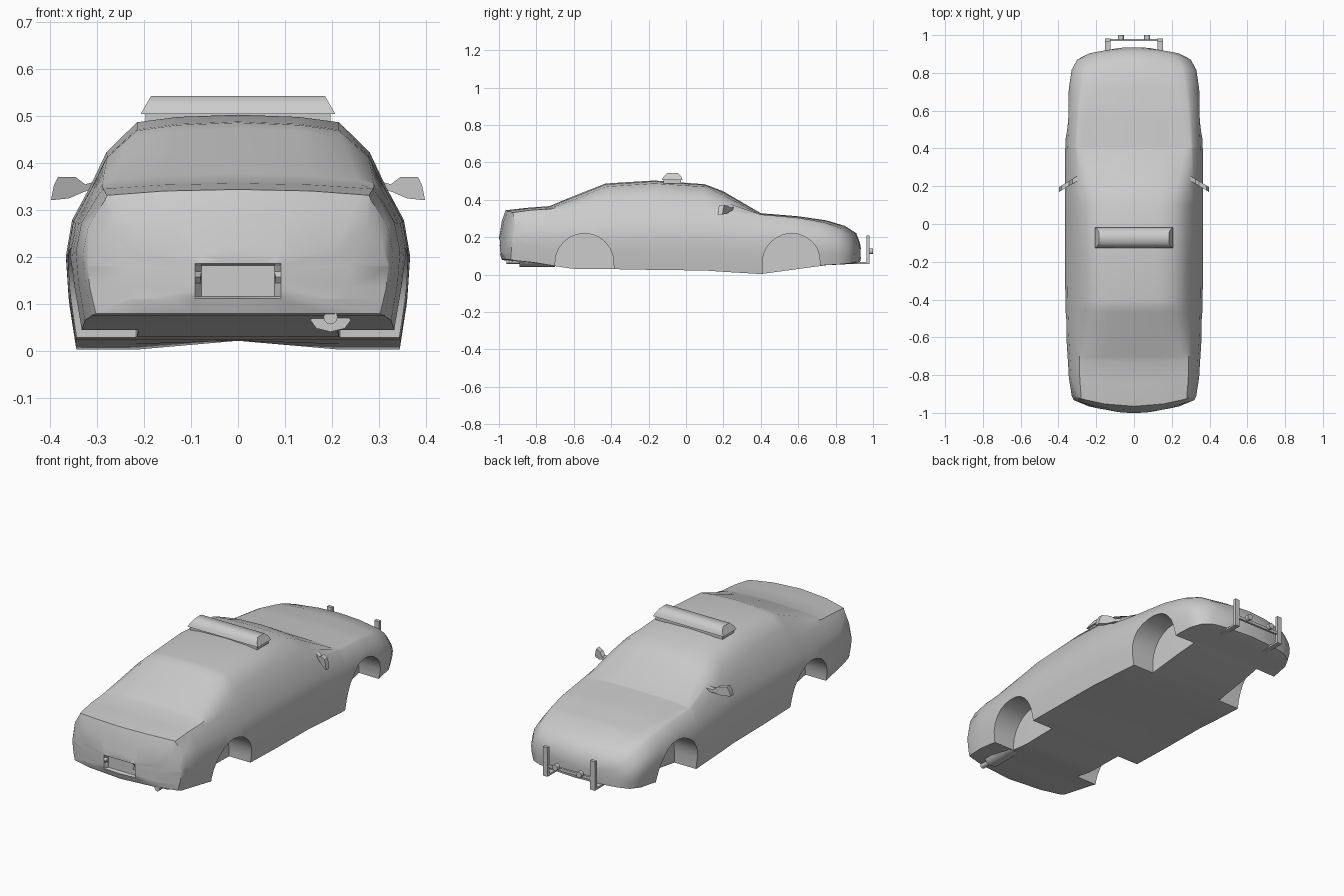
import bpy, bmesh, math

cube = bpy.data.objects.get("Cube")
if cube:
    bpy.data.objects.remove(cube, do_unlink=True)

paint = bpy.data.materials.new("plain_grey")
paint.use_nodes = True
grey = (0.6, 0.6, 0.6, 1)
paint.diffuse_color = grey
paint.node_tree.nodes["Principled BSDF"].inputs["Base Color"].default_value = grey


def finish(name, bm, angle=30):
    bm.normal_update()
    bmesh.ops.recalc_face_normals(bm, faces=bm.faces)
    mesh = bpy.data.meshes.new(name)
    bm.to_mesh(mesh)
    bm.free()
    mesh.materials.append(paint)
    obj = bpy.data.objects.new(name, mesh)
    bpy.context.collection.objects.link(obj)
    bpy.ops.object.select_all(action='DESELECT')
    obj.select_set(True)
    bpy.context.view_layer.objects.active = obj
    bpy.ops.object.shade_smooth_by_angle(angle=math.radians(angle))


def loft(bm, outlines):
    """Skin a row of matching outlines and close both ends."""
    rings = [[bm.verts.new(p) for p in outline] for outline in outlines]
    count = len(rings[0])
    for a, b in zip(rings, rings[1:]):
        for i in range(count):
            j = (i + 1) % count
            bm.faces.new((a[i], a[j], b[j], b[i]))
    bm.faces.new(rings[0])
    bm.faces.new(rings[-1])


def solid(name, outlines, angle=30):
    bm = bmesh.new()
    loft(bm, outlines)
    finish(name, bm, angle)


def box(name, x, y, z):
    solid(name, [[(x[0], y[0], h), (x[1], y[0], h), (x[1], y[1], h), (x[0], y[1], h)] for h in z])


def tube(name, x, z, rx, rz, y, sides=12):
    turns = [math.tau * i / sides for i in range(sides)]
    solid(name, [[(x + rx * math.cos(t), d, z + rz * math.sin(t)) for t in turns] for d in y], 50)


# Body stations: y, floor, half width, shoulder z, roof edge x, roof edge z, crown z
stations = [
    (-1.0, .13, .08, .18, .06, .19, .195),
    (-.995, .11, .24, .2, .18, .21, .22),
    (-.985, .08, .32, .26, .24, .28, .285),
    (-.965, .075, .33, .32, .26, .333, .344),
    (-.85, .065, .345, .333, .26, .347, .357),
    (-.73, .05, .35, .335, .26, .355, .366),
    (-.6, .03, .358, .34, .24, .4, .42),
    (-.43, .03, .363, .345, .215, .47, .487),
    (-.17, .025, .366, .35, .215, .487, .503),
    (.1, .022, .366, .35, .215, .47, .483),
    (.2, .015, .366, .345, .23, .425, .445),
    (.4, .003, .364, .315, .27, .318, .328),
    (.6, .03, .355, .295, .25, .303, .312),
    (.75, .05, .342, .265, .22, .28, .29),
    (.85, .055, .33, .235, .2, .25, .26),
    (.91, .06, .3, .19, .18, .21, .222),
    (.93, .065, .24, .15, .15, .16, .17),
    (.935, .09, .08, .13, .05, .135, .14),
]
wheels, radius, hub = (-.543, .565), .157, .063


def interpolate(rows, key):
    """Row of values at a key, from rows sorted by their first value."""
    for a, b in zip(rows, rows[1:]):
        if key <= b[0]:
            t = max(0, (key - a[0]) / (b[0] - a[0]))
            return [p + (q - p) * t for p, q in zip(a, b)]
    return rows[-1]


def section(y, arch):
    _, floor, w, zs, xr, zr, top = interpolate(stations, y)
    flank = [(floor + (zs - floor) * t, w * k) for t, k in
             ((0, .945), (.3, .985), (.55, 1), (.78, .965), (1, .86))]
    arch = max(arch, floor)
    inner = min(.24, .6 * w)
    # Underside and wheel well, flank, then glass and roof
    half = [(0, max(floor, .022)), (inner, floor), (inner, arch)]
    for z, _ in flank:
        z = max(z, arch)
        half.append((interpolate(flank, z)[1], z))
    half += [(.53 * w + .4 * xr, (zs + zr) / 2 + .005), (xr, zr),
             (.6 * xr, zr + (top - zr) * .7), (0, top)]
    ring = half + [(-x, z) for x, z in half[-2:0:-1]]
    # Bow the bumpers in plan
    fade = min(max((abs(y) - .7) / .25, 0), 1) * math.copysign(.05, y)
    return [(x, y - fade * (x / .31) ** 2, z) for x, z in ring]


# Slices through the body: position and wheel arch height
slices = []
for row in stations:
    if all(abs(row[0] - c) > radius for c in wheels):
        slices.append((row[0], 0))
for c in wheels:
    slices += [(c - radius, 0), (c + radius, 0)]
    for i in range(13):
        turn = math.pi * i / 12
        # Nudge inward so each arch end is a clean vertical wall
        slices.append((c - (radius - .0005) * math.cos(turn), hub + radius * math.sin(turn)))
slices.sort()

bm = bmesh.new()
loft(bm, [section(y, arch) for y, arch in slices])
bmesh.ops.remove_doubles(bm, verts=bm.verts, dist=0.0001)

# Number plate recess in the rear bumper
for axis, cuts in ((0, (-.092, -.078, .078, .092)), (2, (.112, .116, .182, .186))):
    for value in cuts:
        point, normal = [0, 0, 0], [0, 0, 0]
        point[axis], normal[axis] = value, 1
        faces = [f for f in bm.faces if all(v.co.y < -.9 for v in f.verts)]
        edges = {e for f in faces for e in f.edges}
        verts = {v for f in faces for v in f.verts}
        bmesh.ops.bisect_plane(bm, geom=faces + list(edges) + list(verts), dist=1e-5,
                               plane_co=point, plane_no=normal)
for v in bm.verts:
    if v.co.y < -.975 and abs(v.co.x) < .079 and .115 < v.co.z < .183:
        v.co.y = -.975
finish("car_body", bm, 38)

# Roof light bar
bar = [(-.128, .505), (-.122, .522), (-.1, .543), (-.045, .543), (-.024, .522), (-.018, .505)]
solid("light_bar", [[(s * (.207 - (z - .505) * .58), y, z) for y, z in bar] for s in (-1, 1)], 45)
box("light_bar_base", (-.197, .197), (-.12, -.026), (.486, .506))

# Door mirrors
outline = [(.29, .345), (.3, .362), (.325, .355), (.345, .37), (.383, .371),
           (.392, .352), (.398, .321), (.36, .325), (.325, .34)]
for s, side in ((1, "left"), (-1, "right")):
    solid(side + "_mirror", [[(s * x, .213 - .6 * (x - .345) + shift, z) for x, z in outline]
                             for shift in (-.012, .014)])

# Exhaust
tube("muffler", .197, .066, .043, .025, (-.89, -.7), 8)
tube("exhaust_pipe", .197, .072, .015, .015, (-.96, -.85))

# Push bar
for s, side in ((1, "left"), (-1, "right")):
    xs = sorted((s * .125, s * .153))
    box(side + "_push_upright", xs, (.965, .982), (.056, .21))
    box(side + "_push_foot", xs, (.85, .97), (.056, .066))
    tube(side + "_push_lamp", s * .07, .125, .016, .016, (.978, 1.0), 10)
box("push_crossbar", (-.13, .13), (.968, .98), (.105, .12))
